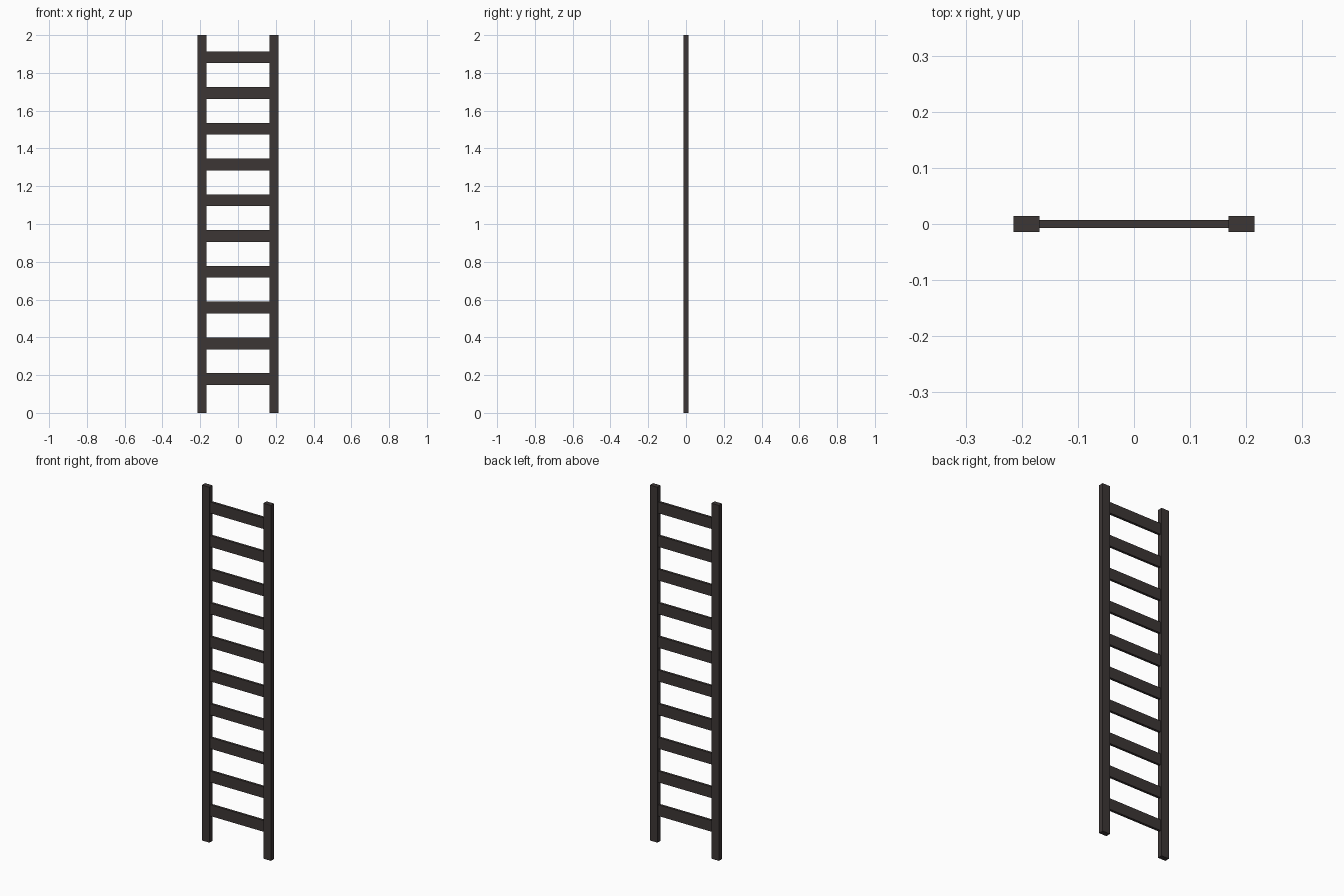
import bpy

if "Cube" in bpy.data.objects:
    bpy.data.objects.remove(bpy.data.objects["Cube"])

# Dark brown-grey finish shared by all parts
finish = bpy.data.materials.new("dark_brown_grey")
finish.diffuse_color = (0.046, 0.037, 0.036, 1)
finish.use_nodes = True
finish.node_tree.nodes["Principled BSDF"].inputs["Base Color"].default_value = finish.diffuse_color


def box(name, size, centre):
    bpy.ops.mesh.primitive_cube_add(size=1, location=centre)
    ob = bpy.context.object
    ob.name = name
    ob.scale = size
    bpy.ops.object.transform_apply(location=False, rotation=False, scale=True)
    ob.data.materials.append(finish)
    return ob


# Two upright rails
for side, sign in (("left", -1), ("right", 1)):
    box(f"{side}_rail", (0.047, 0.028, 2.0), (sign * 0.1915, 0, 1.0))

# Ten flat rungs, evenly spaced, ends seated just inside the rails
RUNGS, FIRST, LAST = 10, 0.179, 1.883
for i in range(RUNGS):
    z = FIRST + (LAST - FIRST) * i / (RUNGS - 1)
    box(f"rung_{i + 1}", (0.34, 0.014, 0.063), (0, 0, z))
